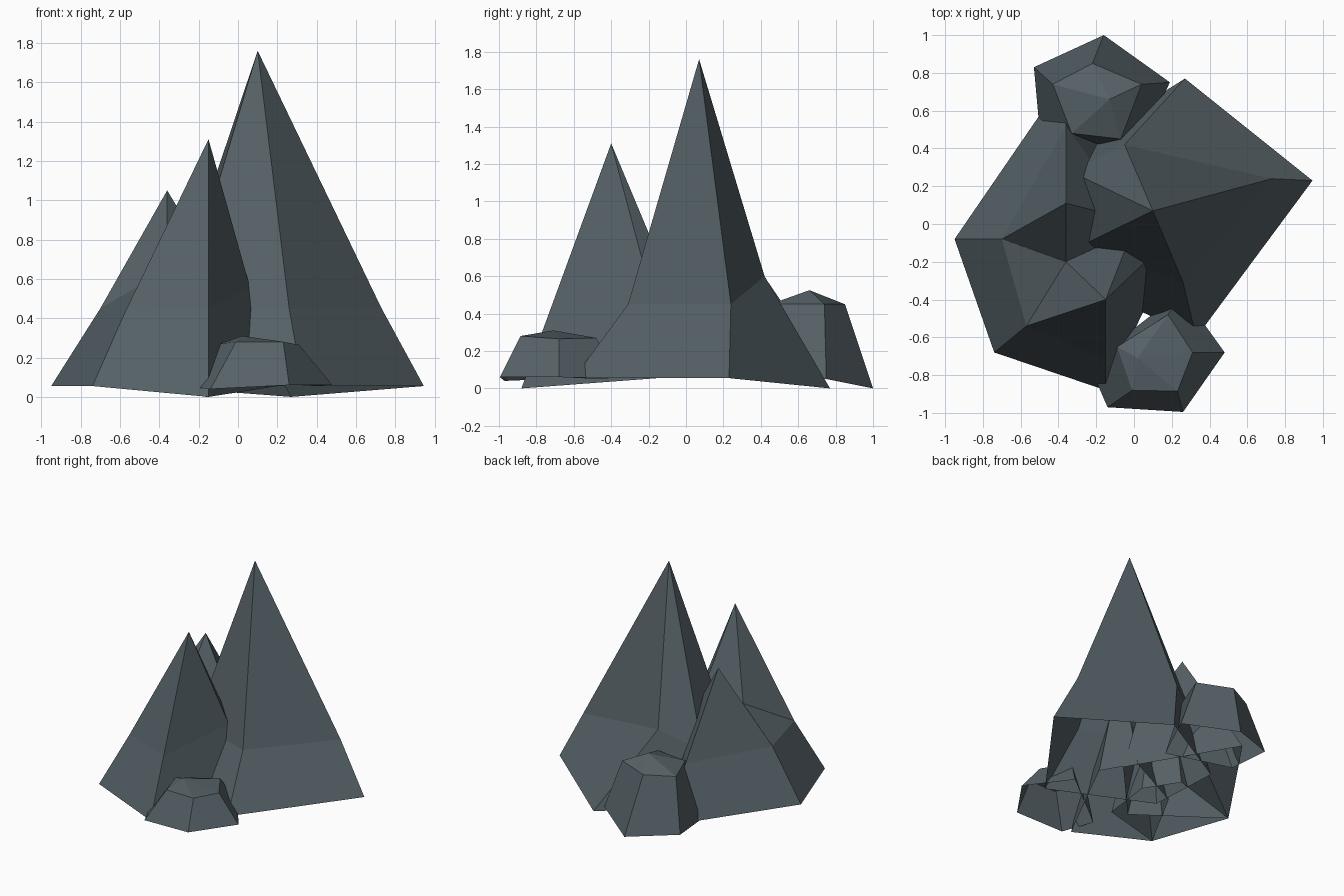
import bpy

# One flat slate colour for every rock
slate = bpy.data.materials.new("slate_grey")
slate.diffuse_color = (0.092, 0.12, 0.135, 1.0)


def rock(name, apex, ring, base):
    """Open-bottomed faceted rock: apex fan over a ring, skirt down to the base (counter-clockwise)."""
    n = len(ring)
    verts = [apex] + ring + base
    faces = []
    for i in range(n):
        j = (i + 1) % n
        faces.append((0, 1 + i, 1 + j))
        faces.append((1 + i, 1 + n + i, 1 + n + j, 1 + j))
    mesh = bpy.data.meshes.new(name)
    mesh.from_pydata(verts, [], faces)
    mesh.materials.append(slate)
    mesh.update()
    obj = bpy.data.objects.new(name, mesh)
    bpy.context.collection.objects.link(obj)
    return obj


# Tallest spire
rock("main_peak", (0.10, 0.07, 1.76),
     [(0.73, 0.24, 0.45), (-0.05, 0.42, 0.60), (-0.34, 0.28, 0.45),
      (-0.29, -0.12, 0.45), (0.26, -0.31, 0.45)],
     [(0.945, 0.23, 0.055), (0.27, 0.77, 0.0), (-0.45, 0.32, 0.055),
      (-0.42, -0.25, 0.055), (0.33, -0.60, 0.055)])

# Second spire at the front left
rock("front_peak", (-0.15, -0.40, 1.31),
     [(0.06, -0.20, 0.56), (-0.01, -0.04, 0.45), (-0.36, -0.20, 0.65),
      (-0.57, -0.54, 0.44), (-0.15, -0.715, 0.45)],
     [(0.20, -0.15, 0.055), (0.05, 0.10, 0.055), (-0.45, -0.15, 0.055),
      (-0.74, -0.68, 0.055), (-0.15, -0.88, 0.0)])

# Third spire at the left
rock("left_peak", (-0.36, 0.11, 1.05),
     [(0.0, 0.02, 0.45), (-0.36, 0.52, 0.45), (-0.70, -0.08, 0.45),
      (-0.36, -0.35, 0.45)],
     [(0.10, 0.0, 0.055), (-0.36, 0.78, 0.055), (-0.95, -0.08, 0.055),
      (-0.36, -0.50, 0.055)])

# Low shoulder filling the valley between the left spires
rock("left_shoulder", (-0.36, -0.20, 0.65),
     [(-0.25, -0.15, 0.40), (-0.36, 0.05, 0.45), (-0.70, -0.08, 0.45),
      (-0.57, -0.54, 0.44), (-0.28, -0.45, 0.40)],
     [(-0.20, -0.15, 0.055), (-0.36, 0.10, 0.055), (-0.95, -0.08, 0.055),
      (-0.74, -0.68, 0.055), (-0.25, -0.55, 0.055)])

# Boulder at the back
rock("back_boulder", (-0.13, 0.66, 0.525),
     [(0.04, 0.74, 0.45), (-0.22, 0.85, 0.45), (-0.43, 0.74, 0.45),
      (-0.33, 0.48, 0.45), (-0.07, 0.45, 0.45)],
     [(0.19, 0.75, 0.05), (-0.16, 1.0, 0.0), (-0.53, 0.83, 0.05),
      (-0.50, 0.50, 0.05), (0.0, 0.35, 0.05)])

# Small boulder at the front
rock("front_boulder", (0.02, -0.71, 0.31),
     [(0.31, -0.68, 0.265), (0.18, -0.48, 0.27), (-0.09, -0.65, 0.27),
      (-0.01, -0.88, 0.28), (0.23, -0.885, 0.28)],
     [(0.48, -0.68, 0.06), (0.25, -0.36, 0.055), (-0.24, -0.74, 0.05),
      (-0.14, -0.97, 0.04), (0.26, -0.995, 0.06)])
